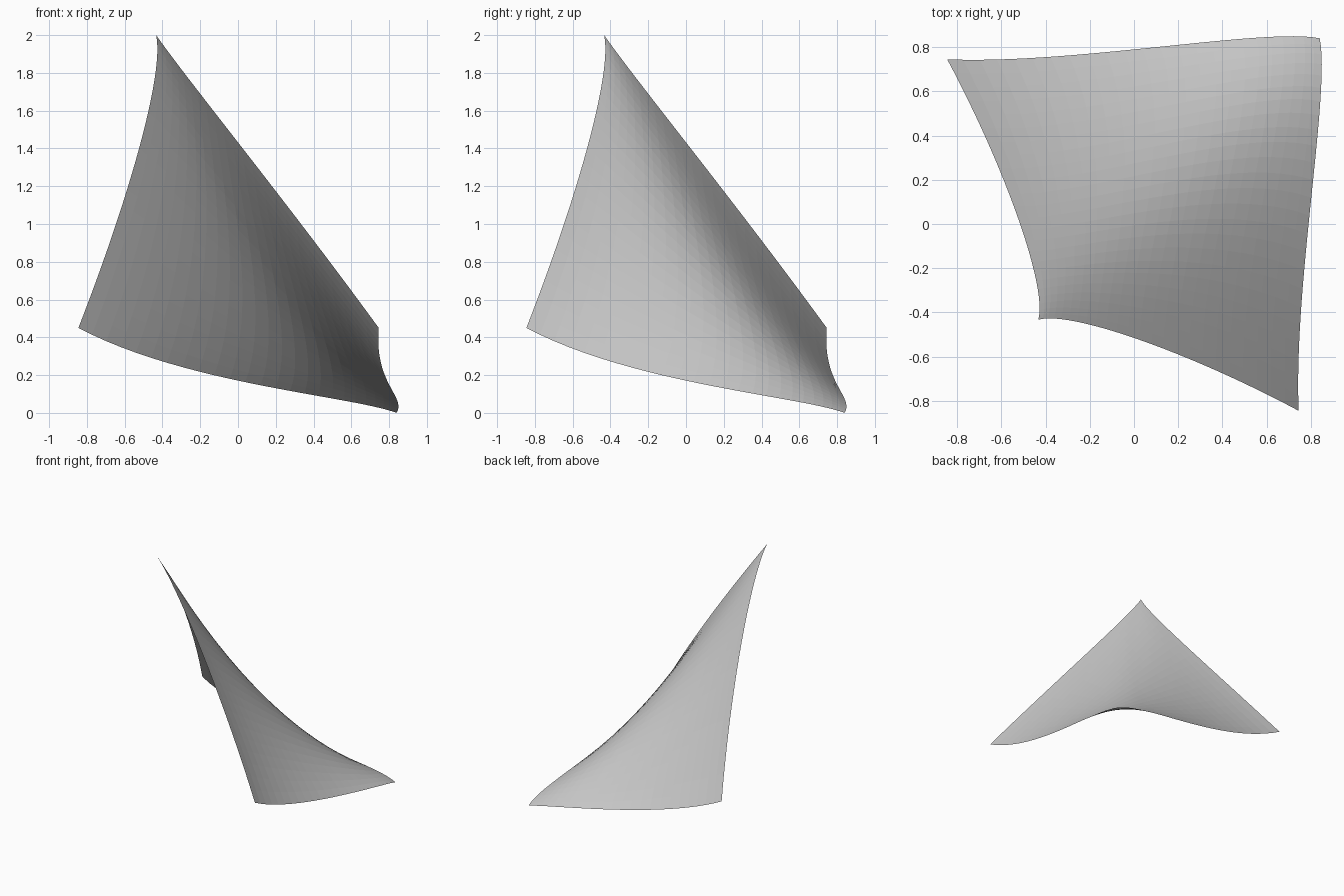
import bpy
import bmesh
from mathutils import Vector

if "Cube" in bpy.data.objects:
    bpy.data.objects.remove(bpy.data.objects["Cube"])

N = 24  # facets along each side


def swap(p):
    """Mirror a point across the diagonal plane x = y."""
    return Vector((p.y, p.x, p.z))


# Control points for half of the sheet (the other half is mirrored)
half = {
    (0, 0): (-0.433, -0.433, 2.0),
    (1, 0): (-0.29, -0.39, 1.79),
    (2, 0): (0.25, -0.58, 1.13),
    (3, 0): (0.745, -0.845, 0.45),
    (1, 1): (-0.215, -0.215, 1.54),
    (2, 1): (0.20, -0.05, 0.77),
    (3, 1): (0.72, -0.28, 0.15),
    (2, 2): (0.62, 0.62, 0.14),
    (3, 2): (0.89, 0.60, 0.09),
    (3, 3): (0.84, 0.84, 0.0),
}
ctrl = {}
for (i, j), p in half.items():
    ctrl[i, j] = Vector(p)
    ctrl[j, i] = swap(Vector(p))


def weights(t):
    s = 1 - t
    return (s**3, 3 * t * s * s, 3 * t * t * s, t**3)


def point(u, v):
    a, b = weights(u), weights(v)
    return sum((ctrl[i, j] * (a[i] * b[j]) for i in range(4) for j in range(4)), Vector())


# Curved saddle-shaped sheet
bm = bmesh.new()
grid = [[bm.verts.new(point(i / N, j / N)) for j in range(N + 1)] for i in range(N + 1)]
for i in range(N):
    for j in range(N):
        bm.faces.new((grid[i][j], grid[i + 1][j], grid[i + 1][j + 1], grid[i][j + 1]))
mesh = bpy.data.meshes.new("curved_sheet")
bm.to_mesh(mesh)
bm.free()
bpy.context.collection.objects.link(bpy.data.objects.new("curved_sheet", mesh))
